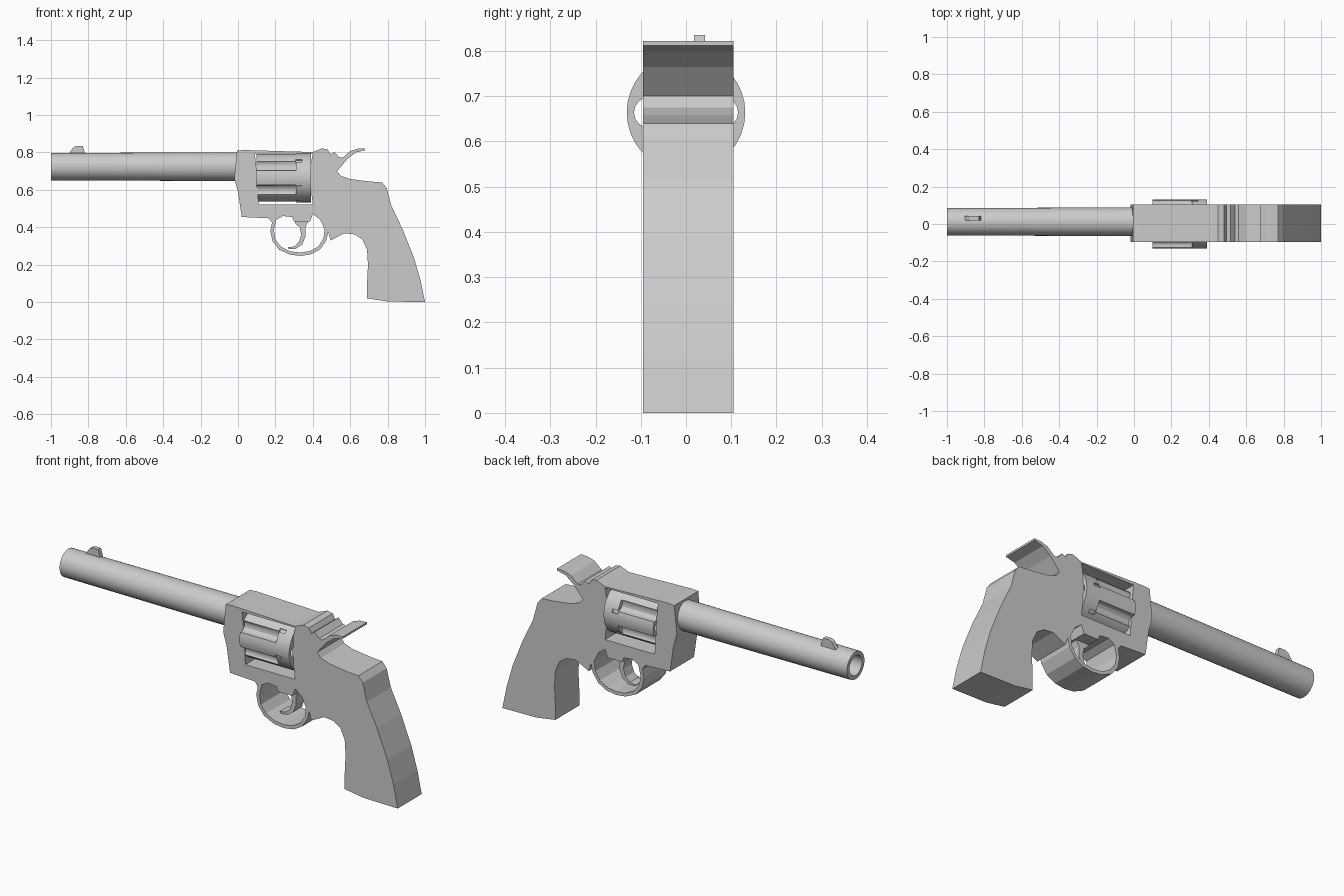
import bpy, bmesh, math
from mathutils import Vector, Matrix

if "Cube" in bpy.data.objects:
    bpy.data.objects.remove(bpy.data.objects["Cube"])


def finish(name, bm):
    bmesh.ops.recalc_face_normals(bm, faces=bm.faces)
    me = bpy.data.meshes.new(name)
    bm.to_mesh(me)
    bm.free()
    ob = bpy.data.objects.new(name, me)
    bpy.context.collection.objects.link(ob)
    return ob


def plate(name, loops, y0, y1):
    """Extrude an (x, z) outline, with optional holes, from y0 to y1."""
    bm = bmesh.new()
    for loop in loops:
        vs = [bm.verts.new((x, y0, z)) for x, z in loop]
        for i in range(len(vs)):
            bm.edges.new((vs[i - 1], vs[i]))
    bmesh.ops.triangle_fill(bm, edges=bm.edges[:], use_beauty=True, use_dissolve=False)
    bmesh.ops.dissolve_limit(bm, angle_limit=0.001, verts=[], edges=bm.edges[:])
    ext = bmesh.ops.extrude_face_region(bm, geom=bm.faces[:], use_keep_orig=True)
    moved = [v for v in ext['geom'] if isinstance(v, bmesh.types.BMVert)]
    bmesh.ops.translate(bm, verts=moved, vec=(0, y1 - y0, 0))
    return finish(name, bm)


def lathe(name, profile, y, z, n=32):
    """Spin a closed (x, radius) profile round an x-parallel axis."""
    bm = bmesh.new()
    rings = []
    for k in range(n):
        a = 2 * math.pi * k / n
        rings.append([bm.verts.new((x, y + r * math.cos(a), z + r * math.sin(a))) for x, r in profile])
    m = len(profile)
    for k in range(n):
        for i in range(m):
            j = (i + 1) % m
            bm.faces.new((rings[k - 1][i], rings[k - 1][j], rings[k][j], rings[k][i]))
    return finish(name, bm)


def add_rod(bm, x0, x1, r, y, z, n=16):
    mat = Matrix.Translation(((x0 + x1) / 2, y, z)) @ Matrix.Rotation(math.pi / 2, 4, 'Y')
    bmesh.ops.create_cone(bm, cap_ends=True, segments=n, radius1=r, radius2=r, depth=x1 - x0, matrix=mat)


def smooth(ob, angle=30):
    bpy.ops.object.select_all(action='DESELECT')
    ob.select_set(True)
    bpy.context.view_layer.objects.active = ob
    bpy.ops.object.shade_smooth_by_angle(angle=math.radians(angle))


# Frame, hammer, grip and guard in one silhouette
outline = [(-0.005, 0.81), (0.03, 0.813), (0.40, 0.802), (0.45, 0.822), (0.48, 0.815),
           (0.495, 0.79), (0.515, 0.803), (0.54, 0.775), (0.56, 0.772), (0.60, 0.807),
           (0.64, 0.82), (0.68, 0.822), (0.68, 0.812), (0.63, 0.80), (0.585, 0.765),
           (0.53, 0.70), (0.55, 0.675), (0.60, 0.658), (0.70, 0.645), (0.77, 0.64),
           (0.795, 0.61), (0.82, 0.515), (0.88, 0.39), (0.94, 0.24), (0.975, 0.12),
           (1.0, 0.0), (0.80, 0.003), (0.69, 0.02), (0.69, 0.10), (0.695, 0.20),
           (0.69, 0.28), (0.665, 0.335), (0.625, 0.362), (0.57, 0.368), (0.495, 0.33),
           (0.482, 0.375), (0.472, 0.33), (0.44, 0.283), (0.39, 0.255), (0.335, 0.247),
           (0.28, 0.253), (0.22, 0.28), (0.185, 0.325), (0.173, 0.38), (0.182, 0.425),
           (0.165, 0.448), (0.02, 0.455), (0.0, 0.59), (-0.02, 0.66)]
window = [(0.09, 0.795), (0.10, 0.70), (0.11, 0.522), (0.40, 0.522), (0.39, 0.60),
          (0.385, 0.66), (0.39, 0.74), (0.40, 0.795)]
guard_hole = [(0.205, 0.44), (0.24, 0.46), (0.29, 0.455), (0.30, 0.43), (0.385, 0.43), (0.40, 0.472),
              (0.44, 0.44), (0.463, 0.39), (0.457, 0.34), (0.43, 0.298), (0.385, 0.273),
              (0.335, 0.265), (0.28, 0.271), (0.23, 0.296), (0.20, 0.335), (0.192, 0.385)]
plate("frame", [outline, window, guard_hole], -0.095, 0.105)

# Trigger
plate("trigger", [[(0.30, 0.44), (0.31, 0.415), (0.33, 0.40), (0.338, 0.36), (0.325, 0.32),
                   (0.30, 0.297), (0.265, 0.293), (0.27, 0.285), (0.31, 0.285), (0.345, 0.31),
                   (0.36, 0.35), (0.36, 0.40), (0.38, 0.44)]], -0.03, 0.04)

# Barrel tube and front sight
smooth(lathe("barrel", [(-1.0, 0.073), (0.03, 0.077), (0.03, 0.052), (-1.0, 0.052)], 0.012, 0.724))
plate("front_sight", [[(-0.91, 0.785), (-0.88, 0.828), (-0.865, 0.835), (-0.83, 0.835), (-0.815, 0.785)]],
      0.018, 0.042)

# Fluted drum
CZ, R = 0.664, 0.131
bm = bmesh.new()
add_rod(bm, 0.10, 0.39, R, 0, CZ, 36)
drum = finish("drum", bm)


def polar(k, r, offset):
    a = math.radians(60 * k + offset)
    return r * math.cos(a), CZ + r * math.sin(a), a


flutes, chambers, notches = bmesh.new(), bmesh.new(), bmesh.new()
for k in range(6):
    y, z, a = polar(k, 0.138, 30)
    add_rod(flutes, 0.05, 0.31, 0.032, y, z, 12)
    y, z, a = polar(k, 0.081, 0)
    add_rod(chambers, 0.05, 0.45, 0.034, y, z)
    y, z, a = polar(k, R, 15)
    bmesh.ops.create_cube(notches, size=1, matrix=Matrix.Translation((0.325, y, z))
                          @ Matrix.Rotation(a, 4, 'X') @ Matrix.Diagonal((0.035, 0.014, 0.018, 1)))
for name, b in (("flute_cutter", flutes), ("chamber_cutter", chambers), ("notch_cutter", notches)):
    cutter = finish(name, b)
    cutter.hide_render = True
    mod = drum.modifiers.new(name, 'BOOLEAN')
    mod.object = cutter
    mod.operation = 'DIFFERENCE'
    mod.solver = 'EXACT'
    bpy.ops.object.select_all(action='DESELECT')
    drum.select_set(True)
    bpy.context.view_layer.objects.active = drum
    bpy.ops.object.modifier_apply(modifier=name)
    bpy.data.objects.remove(cutter)
smooth(drum)

# Axle through the drum
bm = bmesh.new()
add_rod(bm, 0.07, 0.41, 0.03, 0, CZ, 16)
smooth(finish("drum_axle", bm))
